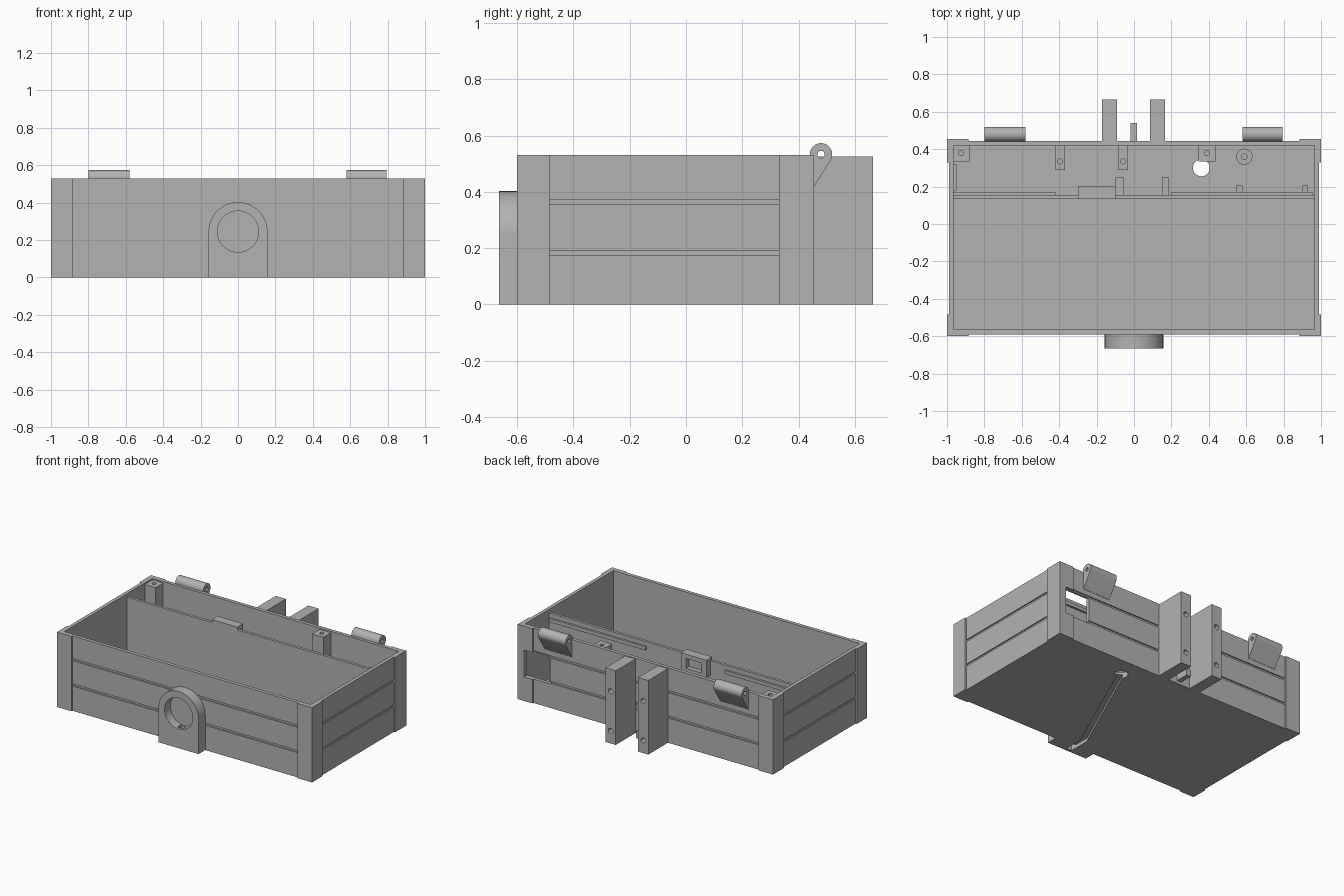
import bpy, bmesh, math
from mathutils import Matrix, Vector

if "Cube" in bpy.data.objects:
    bpy.data.objects.remove(bpy.data.objects["Cube"])

grey = bpy.data.materials.new("plain grey")
grey.use_nodes = True
grey.diffuse_color = (0.45, 0.45, 0.45, 1)
grey.node_tree.nodes["Principled BSDF"].inputs["Base Color"].default_value = (0.45, 0.45, 0.45, 1)

TOP, FLOOR, IN_X = 0.53, 0.04, 0.965


def finish(name, bm):
    bmesh.ops.recalc_face_normals(bm, faces=bm.faces)
    mesh = bpy.data.meshes.new(name)
    bm.to_mesh(mesh)
    bm.free()
    mesh.materials.append(grey)
    obj = bpy.data.objects.new(name, mesh)
    bpy.context.collection.objects.link(obj)
    return obj


def box(name, x, y, z):
    bm = bmesh.new()
    bmesh.ops.create_cube(bm, size=1)
    for v in bm.verts:
        v.co = [(lo + hi) / 2 + c * (hi - lo) for c, (lo, hi) in zip(v.co, (x, y, z))]
    return finish(name, bm)


def rod(name, centre, radius, length, axis, sides=40):
    bm = bmesh.new()
    bmesh.ops.create_cone(bm, cap_ends=True, segments=sides, radius1=radius, radius2=radius, depth=length)
    turn = Vector((0, 0, 1)).rotation_difference(Vector(axis)).to_matrix().to_4x4()
    bm.transform(Matrix.Translation(centre) @ turn)
    return finish(name, bm)


def prism(name, points, offset):
    """Extrude a closed outline along an offset."""
    bm = bmesh.new()
    face = bm.faces.new([bm.verts.new(p) for p in points])
    new = bmesh.ops.extrude_face_region(bm, geom=[face])["geom"]
    bmesh.ops.translate(bm, vec=offset, verts=[v for v in new if isinstance(v, bmesh.types.BMVert)])
    return finish(name, bm)


def cut(obj, *cutters):
    for c in cutters:
        c.hide_render = True
        mod = obj.modifiers.new("cut", "BOOLEAN")
        mod.operation, mod.solver, mod.object = "DIFFERENCE", "EXACT", c
        bpy.context.view_layer.objects.active = obj
        bpy.ops.object.modifier_apply(modifier=mod.name)
        bpy.data.objects.remove(c)


def smooth(obj):
    bpy.ops.object.select_all(action="DESELECT")
    obj.select_set(True)
    bpy.context.view_layer.objects.active = obj
    bpy.ops.object.shade_smooth_by_angle(angle=math.radians(30))


# Crate shell with two compartments and a lower partition
crate = box("crate", (-1, 1), (-0.6, 0.455), (0, TOP))
cut(crate,
    box("main_space", (-IN_X, IN_X), (-0.565, 0.135), (FLOOR, 1)),
    box("rear_space", (-IN_X, IN_X), (0.155, 0.42), (FLOOR, 1)),
    box("partition_top", (-IN_X, IN_X), (0.1, 0.2), (0.505, 1)))

# Recessed plank panels between the corners, then the plank grooves
full = (-0.1, 1)
cut(crate,
    box("front_panel", (-0.885, 0.885), (-1, -0.59), full),
    box("back_panel", (-0.885, 0.885), (0.445, 1), full))
for s in (-1, 1):
    cut(crate, box("side_panel", sorted((s * 0.99, s * 2)), (-0.485, 0.33), full))
for z in ((0.175, 0.19), (0.355, 0.37)):
    cut(crate,
        box("front_groove", (-0.885, 0.885), (-1, -0.582), z),
        box("back_groove", (-0.885, 0.885), (0.437, 1), z))
    for s in (-1, 1):
        cut(crate, box("side_groove", sorted((s * 0.982, s * 2)), (-0.485, 0.33), z))

# Rear window, floor hole and the cable channel underneath
start, end, half = Vector((0, -0.5, -0.1)), Vector((0.36, 0.30, -0.1)), 0.022
side = (end - start).cross(Vector((0, 0, 1))).normalized() * half
cut(crate,
    box("window", (0.75, 0.95), (0.4, 1), (0.17, 0.36)),
    rod("floor_hole", end, 0.045, 1, (0, 0, 1)),
    prism("channel", [start + side, end + side, end - side, start - side], (0, 0, 0.125)),
    box("channel_start", (-half, half), (-1, -0.49), (-0.1, 0.025)))

# Arched ring plate on the front
arc = [(0.157 * math.cos(a), -0.665, 0.245 + 0.157 * math.sin(a))
       for a in [math.pi * i / 32 for i in range(33)]]
ring = prism("front_ring", [(0.157, -0.665, 0)] + arc + [(-0.157, -0.665, 0)], (0, 0.075, 0))
cut(ring,
    rod("ring_hole", (0, -0.65, 0.245), 0.11, 0.1, (0, 1, 0), 48),
    box("ring_passage", (-half, half), (-0.645, -0.605), (-0.1, 0.2)),
    box("ring_channel", (-half, half), (-0.645, -0.5), (-0.1, 0.025)))
smooth(ring)

# Hinge knuckles with sloping gussets
for name, x0, x1 in (("right_hinge", -0.8, -0.58), ("left_hinge", 0.58, 0.795)):
    a0, a1 = math.radians(-30), math.radians(180)
    curve = [(x0, 0.48 + 0.04 * math.cos(a), 0.533 + 0.04 * math.sin(a))
             for a in [a0 + (a1 - a0) * i / 24 for i in range(25)]]
    hinge = prism(name, [(x0, 0.44, 0.405), (x0, 0.447, 0.405)] + curve, (x1 - x0, 0, 0))
    cut(hinge, rod("pin_hole", (x0, 0.48, 0.533), 0.013, 1, (1, 0, 0), 20))
    smooth(hinge)

# Rear mounting posts with screw holes, and the tabs between them
for name, x0, x1 in (("right_mount", -0.17, -0.09), ("left_mount", 0.085, 0.165)):
    mount = box(name, (x0, x1), (0.437, 0.665), (0, 0.525))
    for z in (0.09, 0.37):
        cut(mount, rod("screw_hole", ((x0 + x1) / 2, 0.66, z), 0.018, 0.3, (0, 1, 0), 20))
for z in (0.02, 0.22):
    box("rear_tab", (-0.02, 0.015), (0.437, 0.54), (z, z + 0.05))

# Drilled blocks on the rear wall: two tall, two low
for x, y0, w, top in ((-0.925, 0.335, 0.045, 0.52), (0.39, 0.335, 0.045, 0.52),
                      (-0.395, 0.29, 0.025, 0.18), (-0.058, 0.29, 0.027, 0.18)):
    block = box("drilled_block", (x - w, x + w), (y0, 0.425), (0.03, top))
    cut(block, rod("pilot_hole", (x, y0 + 0.045, top), 0.014, 0.2, (0, 0, 1), 16))

# Round standoff on the floor
standoff = rod("standoff", (0.59, 0.36, 0.1), 0.043, 0.14, (0, 0, 1))
cut(standoff, rod("standoff_hole", (0.59, 0.36, 0.17), 0.015, 0.2, (0, 0, 1), 16))
smooth(standoff)

# Socket housing on the partition
socket = box("socket_housing", (-0.3, -0.1), (0.135, 0.2), (0.4, 0.525))
cut(socket, box("socket_recess", (-0.26, -0.14), (0.165, 0.3), (0.425, 0.495)))

# Ledges and small guides behind the partition
for x in ((-IN_X, -0.42), (0.2, 0.955)):
    box("ledge", x, (0.15, 0.17), (0.45, 0.475))
for x, y1 in (((-0.1, -0.055), 0.25), ((0.15, 0.185), 0.25), ((0.545, 0.58), 0.205), ((0.9, 0.93), 0.205)):
    box("guide", x, (0.15, y1), (0.03, 0.2))
box("side_rail", (-0.97, -0.95), (0.18, 0.32), (0.03, 0.2))
